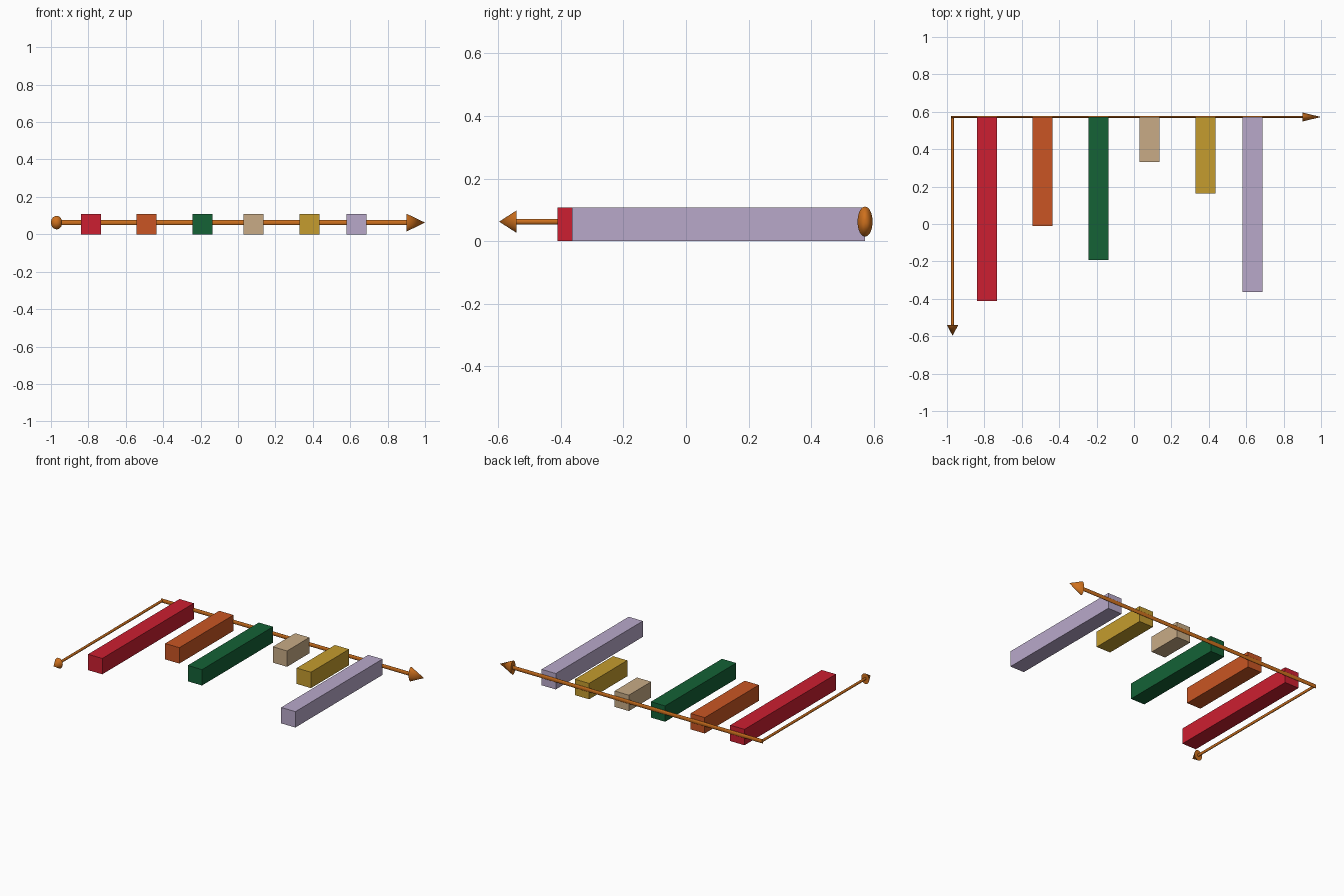
import bpy, math

if "Cube" in bpy.data.objects:
    bpy.data.objects.remove(bpy.data.objects["Cube"])

Z_AXIS = 0.0625   # height of the axis arrows
Y_BACK = 0.572    # shared base line of the bars
X_LEFT = -0.97


def material(name, rgb):
    # screen colour (0-255) to linear
    m = bpy.data.materials.new(name)
    m.diffuse_color = [(c / 255) ** 2.2 for c in rgb] + [1]
    m.use_nodes = True
    m.node_tree.nodes["Principled BSDF"].inputs["Base Color"].default_value = m.diffuse_color
    return m


def finish(obj, name, mat):
    obj.name = name
    obj.data.materials.append(mat)
    bpy.ops.object.transform_apply(location=False, rotation=True, scale=True)


def bar(name, x, y_front, rgb, width=0.107, height=0.108):
    length = Y_BACK - y_front
    bpy.ops.mesh.primitive_cube_add(size=1, location=(x, Y_BACK - length / 2, height / 2))
    obj = bpy.context.object
    obj.scale = (width, length, height)
    finish(obj, name, material(name + "_colour", rgb))


def tapered(name, start, end, rot, r_side, r_up, tip, mat):
    """Elliptical rod or cone between two points; local y is the sideways radius."""
    length = math.dist(start, end)
    mid = [(a + b) / 2 for a, b in zip(start, end)]
    bpy.ops.mesh.primitive_cone_add(vertices=32, radius1=1, radius2=tip, depth=length,
                                    location=mid, rotation=rot)
    obj = bpy.context.object
    obj.scale = (r_up, r_side, 1)
    finish(obj, name, mat)
    bpy.ops.object.shade_smooth_by_angle(angle=math.radians(40))


# Bars hanging from the base line
for name, x, y_front, rgb in [
    ("red_bar", -0.787, -0.411, (203, 36, 52)),
    ("orange_bar", -0.488, -0.010, (200, 86, 40)),
    ("green_bar", -0.190, -0.192, (27, 98, 57)),
    ("tan_bar", 0.083, 0.332, (199, 170, 133)),
    ("gold_bar", 0.382, 0.162, (195, 155, 50)),
    ("lilac_bar", 0.633, -0.364, (183, 167, 201)),
]:
    bar(name, x, y_front, rgb)

# Axis arrows, flattened sideways
bronze = material("axis_bronze", (205, 112, 35))
along_x = (0, math.pi / 2, 0)
along_front = (math.pi / 2, 0, math.pi / 2)
corner = (X_LEFT, Y_BACK, Z_AXIS)

tapered("long_axis_shaft", (X_LEFT - 0.007, Y_BACK, Z_AXIS), (0.905, Y_BACK, Z_AXIS),
        along_x, 0.0065, 0.0135, 1, bronze)
tapered("long_axis_head", (0.90, Y_BACK, Z_AXIS), (1.0, Y_BACK, Z_AXIS),
        along_x, 0.024, 0.048, 0, bronze)

# The front-pointing arrow: rotate about x only, so local x is sideways, local y is up
tip_rot = (math.pi / 2, 0, 0)
tapered("short_axis_shaft", (X_LEFT, Y_BACK + 0.006, Z_AXIS), (X_LEFT, -0.545, Z_AXIS),
        tip_rot, 0.009, 0.0075, 1, bronze)
tapered("short_axis_head", (X_LEFT, -0.541, Z_AXIS), (X_LEFT, -0.597, Z_AXIS),
        tip_rot, 0.036, 0.030, 0, bronze)
